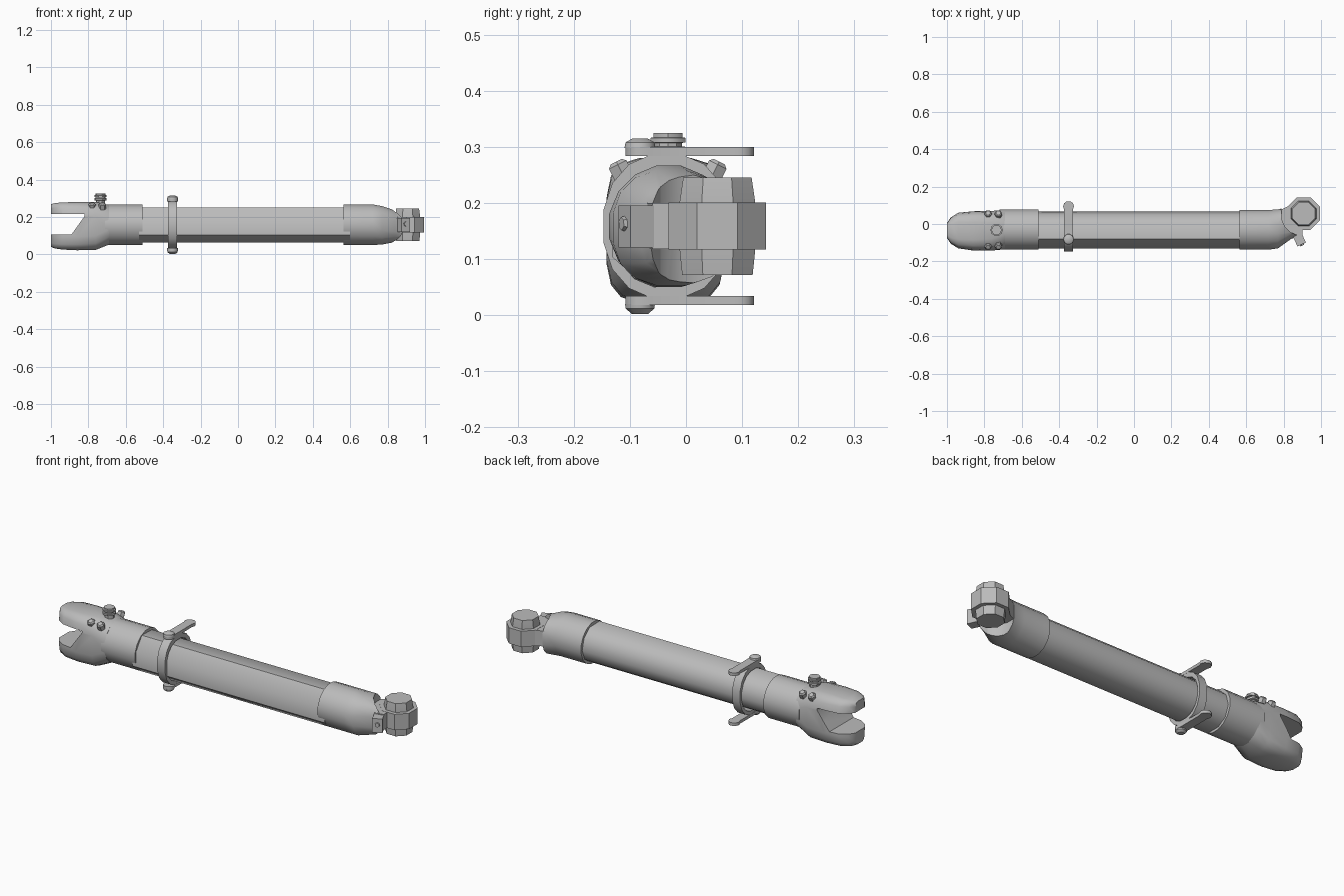
import bpy, bmesh
from math import sin, cos, pi, radians
from mathutils import Vector, Matrix

cube = bpy.data.objects.get("Cube")
if cube:
    bpy.data.objects.remove(cube, do_unlink=True)

metal = bpy.data.materials.new("grey metal")
metal.use_nodes = True
metal.diffuse_color = (0.5, 0.5, 0.5, 1)
metal.node_tree.nodes["Principled BSDF"].inputs["Base Color"].default_value = (0.5, 0.5, 0.5, 1)


def finish(name, bm, angle=36):
    bmesh.ops.recalc_face_normals(bm, faces=bm.faces)
    mesh = bpy.data.meshes.new(name)
    bm.to_mesh(mesh)
    bm.free()
    mesh.materials.append(metal)
    mesh.shade_smooth()
    mesh.set_sharp_from_angle(angle=radians(angle))
    obj = bpy.data.objects.new(name, mesh)
    bpy.context.collection.objects.link(obj)
    return obj


def loft(name, rings, angle=36):
    """Skin closed rings of points and cap both ends."""
    bm = bmesh.new()
    loops = [[bm.verts.new(p) for p in ring] for ring in rings]
    n = len(loops[0])
    for a, b in zip(loops, loops[1:]):
        for i in range(n):
            j = (i + 1) % n
            bm.faces.new((a[i], a[j], b[j], b[i]))
    bm.faces.new(loops[0])
    bm.faces.new(loops[-1])
    return finish(name, bm, angle)


def section(x, y0, y1, z0, z1, power=2.0, n=16):
    """Rounded section across x that fills the given bounds."""
    pts = []
    for i in range(n):
        t = 2 * pi * (i + 0.5) / n
        c, s = [(1 if v > 0 else -1) * abs(v / cos(pi / n)) ** (2 / power)
                for v in (cos(t), sin(t))]
        pts.append((x, (y0 + y1) / 2 + c * (y1 - y0) / 2, (z0 + z1) / 2 + s * (z1 - z0) / 2))
    return pts


def turned(name, base, steps, axis=(0, 0, 1), n=8, turn=0.0):
    """Faceted round part from (height, radius) steps along an axis."""
    rot = Vector((0, 0, 1)).rotation_difference(Vector(axis))
    rings = []
    for h, r in steps:
        ring = []
        for i in range(n):
            t = 2 * pi * (i + turn) / n
            ring.append(Vector(base) + rot @ Vector((r * cos(t), r * sin(t), h)))
        rings.append(ring)
    return loft(name, rings)


def plate(name, outline, z0, z1):
    return loft(name, [[(x, y, z) for x, y in outline] for z in (z0, z1)])


def cut(obj, cutter):
    """Subtract the cutter and discard it."""
    mod = obj.modifiers.new("cut", "BOOLEAN")
    mod.operation = "DIFFERENCE"
    mod.object = cutter
    mod.solver = "EXACT"
    graph = bpy.context.evaluated_depsgraph_get()
    mesh = bpy.data.meshes.new_from_object(obj.evaluated_get(graph))
    obj.modifiers.clear()
    obj.data = mesh
    mesh.set_sharp_from_angle(angle=radians(36))
    bpy.data.objects.remove(cutter, do_unlink=True)


# Main tube: broad facets in front, rounder behind
TUBE = [(-.08, .252), (-.131, .18), (-.131, .103), (-.085, .063), (-.005, .063),
        (.045, .095), (.066, .15), (.05, .21), (.005, .25)]
loft("main_tube", [[(x, y, z) for y, z in TUBE] for x in (-.53, .6)], 42)

# Collar at the clevis end, with a raised lip
loft("left_collar", [section(x, -.137, .078, .05, .266)
                     for x in (-.72, -.51)])

# Forked clevis with a slot cut through its end
clevis = loft("clevis", [
    section(-1.0, -.075, .005, .04, .268, 5),
    section(-.98, -.105, .035, .032, .274, 5),
    section(-.94, -.13, .06, .026, .278, 4.5),
    section(-.86, -.142, .068, .022, .28, 4),
    section(-.76, -.142, .07, .024, .28, 3.6),
    section(-.69, -.135, .075, .052, .264, 2.2)])
SLOT = [(-1.1, .215), (-.82, .215), (-.82, .205), (-.89, .107), (-1.1, .107)]
cut(clevis, loft("slot_cutter", [[(x, y, z) for x, z in SLOT] for y in (-.3, .3)]))

# Grease fitting and small studs on top of the clevis
turned("grease_fitting", (-.735, -.032, .27),
       [(0, .025), (.018, .025), (.02, .033), (.03, .033), (.031, .026), (.037, .026),
        (.038, .033), (.046, .033), (.047, .027), (.055, .027)], n=10)
for side, y in (("back", .045), ("front", -.11)):
    lean = .5 if y > 0 else -.5
    for i, x in enumerate((-.78, -.725)):
        turned(f"{side}_stud_{i + 1}", (x, y, .245),
               [(0, .02), (.026, .02), (.032, .013)], (0, lean, 1), 6)

# Clamp strap round the tube
bm = bmesh.new()
outer = section(0, -.147, .078, .03, .287, 2.2)
inner = section(0, -.131, .064, .05, .262, 2.2)
layers = [[bm.verts.new((x, p[1], p[2])) for p in ring]
          for x, ring in ((-.373, outer), (-.327, outer), (-.327, inner), (-.373, inner))]
for k in range(4):
    a, b = layers[k], layers[(k + 1) % 4]
    for i in range(len(a)):
        j = (i + 1) % len(a)
        bm.faces.new((a[i], a[j], b[j], b[i]))
finish("clamp_strap", bm)

# Clamp arms: a slim bar between two round ends, above and below
ARM = []
for y, start in ((.094, -35), (-.08, 145)):
    for i in range(8):
        t = radians(start + i * 250 / 7)
        ARM.append((-.35 + .029 * cos(t), y + .029 * sin(t)))
for side, z0, z1 in (("top", .284, .3), ("bottom", .018, .034)):
    plate(f"{side}_clamp_arm", ARM, z0, z1)
turned("top_clamp_bolt", (-.35, -.082, .298), [(0, .029), (.01, .027), (.017, .014)], n=10)
turned("bottom_clamp_bolt", (-.35, -.082, .02), [(0, .028), (-.008, .027), (-.018, .015)], n=10)

# Collar at the eye end, tapering and hollowed around the eye
EYE = (.907, .056)
collar = loft("right_collar", [
    section(.565, -.137, .075, .05, .267),
    section(.72, -.137, .075, .05, .267),
    section(.77, -.13, .078, .053, .258, 2.4),
    section(.84, -.08, .095, .066, .235, 3),
    section(.885, -.062, .1, .08, .22, 3)])
cut(collar, turned("hollow_cutter", (*EYE, 0), [(-.1, .122), (.5, .122)], n=16, turn=.5))

# Eye ring, pin and the stem that carries them
turned("eye_ring", (*EYE, 0), [(.117, .094), (.201, .094)], n=8, turn=.5)
turned("eye_pin", (*EYE, 0), [(.072, .068), (.117, .073), (.201, .073), (.245, .066)],
       n=8, turn=.5)
plate("eye_stem", [(.75, .06), (.83, .098), (.9, .06), (.9, -.06), (.82, -.075), (.75, -.06)],
      .118, .2)

# Locking lug and its screw beside the eye
lug = Matrix.Translation((.883, -.08, .158)) @ Matrix.Rotation(radians(25), 4, "Z")
bm = bmesh.new()
bmesh.ops.create_cube(bm, size=1, matrix=lug @ Matrix.Diagonal((.05, .065, .075, 1)))
finish("locking_lug", bm)
turned("lug_screw", lug @ Vector((0, -.03, .005)), [(0, .014), (.009, .012)],
       lug.to_3x3() @ Vector((0, -1, 0)), 6)
